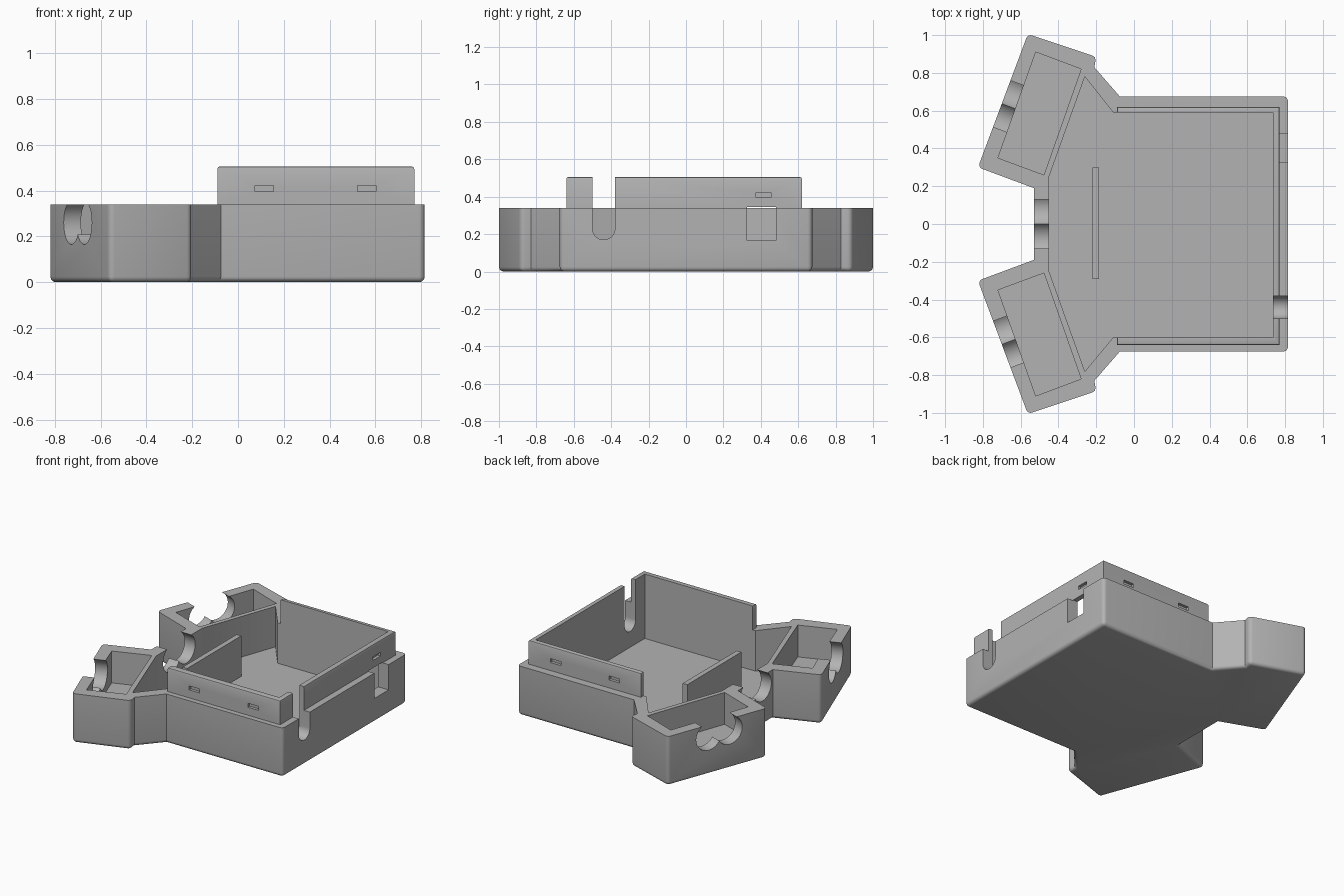
import bpy, bmesh, math
from mathutils import Matrix, Vector

cube = bpy.data.objects.get("Cube")
if cube:
    bpy.data.objects.remove(cube, do_unlink=True)

grey = bpy.data.materials.new("light_grey")
grey.use_nodes = True
grey.diffuse_color = (0.45, 0.45, 0.45, 1)
grey.node_tree.nodes["Principled BSDF"].inputs["Base Color"].default_value = (0.45, 0.45, 0.45, 1)


def make(name, bm):
    bmesh.ops.recalc_face_normals(bm, faces=bm.faces)
    mesh = bpy.data.meshes.new(name)
    bm.to_mesh(mesh)
    bm.free()
    mesh.materials.append(grey)
    ob = bpy.data.objects.new(name, mesh)
    bpy.context.collection.objects.link(ob)
    return ob


def prism(points, z0, z1):
    bm = bmesh.new()
    base = bm.faces.new([bm.verts.new((x, y, z0)) for x, y in points])
    top = bmesh.ops.extrude_face_region(bm, geom=[base], use_keep_orig=True)
    moved = [v for v in top["geom"] if isinstance(v, bmesh.types.BMVert)]
    bmesh.ops.translate(bm, verts=moved, vec=(0, 0, z1 - z0))
    bmesh.ops.recalc_face_normals(bm, faces=bm.faces)
    return bm


def box(name, x0, x1, y0, y1, z0, z1):
    return make(name, prism([(x0, y0), (x1, y0), (x1, y1), (x0, y1)], z0, z1))


def cylinder(name, radius, length, matrix):
    bm = bmesh.new()
    bmesh.ops.create_cone(bm, cap_ends=True, segments=48, radius1=radius,
                          radius2=radius, depth=length, matrix=matrix)
    return make(name, bm)


def mirrored(half):
    return half + [(x, -y) for x, y in reversed(half)]


def combine(target, tools, operation):
    for tool in tools:
        mod = target.modifiers.new("cut", "BOOLEAN")
        mod.operation, mod.solver, mod.object = operation, "EXACT", tool
    graph = bpy.context.evaluated_depsgraph_get()
    mesh = bpy.data.meshes.new_from_object(target.evaluated_get(graph))
    target.modifiers.clear()
    target.data = mesh
    for tool in tools:
        bpy.data.objects.remove(tool, do_unlink=True)


# Lower shell: rounded vertical corners and bottom edge
FLOOR, RIM, TOP = 0.06, 0.34, 0.505
outline = mirrored([(0.815, 0.675), (-0.075, 0.675), (-0.21, 0.83), (-0.2, 0.885),
                    (-0.562, 1.006), (-0.826, 0.3), (-0.53, 0.19)])
bm = prism(outline, 0, RIM)
concave = [(-0.075, 0.675), (-0.21, 0.83), (-0.53, 0.19)]


def rounded(edge):
    a, b = edge.verts
    if a.co.z + b.co.z < 0.01:
        return True
    if abs(a.co.z - b.co.z) < 0.01:
        return False
    return all((Vector((a.co.x, abs(a.co.y))) - Vector(p)).length > 0.01 for p in concave)


bmesh.ops.bevel(bm, geom=[e for e in bm.edges if rounded(e)], offset=0.024,
                segments=4, profile=0.5, affect="EDGES", clamp_overlap=True)
tray = make("tray_body", bm)

# Raised lip around three sides of the main compartment
bm = prism([(-0.09, -0.64), (0.77, -0.64), (0.77, 0.62), (-0.09, 0.62)], 0.3, TOP)
bmesh.ops.bevel(bm, geom=[e for e in bm.edges if all(v.co.z > TOP - 0.01 for v in e.verts)],
                offset=0.01, segments=2, profile=0.5, affect="EDGES")
combine(tray, [make("lip", bm)], "UNION")

# Main compartment
cutters = [make("main_cavity", prism(
    [(0.735, 0.59), (-0.11, 0.59), (-0.26, 0.78), (-0.45, 0.25),
     (-0.45, -0.25), (-0.26, -0.78), (-0.11, -0.6), (0.735, -0.6)], FLOOR, 1))]

# Side pockets
for side in (1, -1):
    pocket = [(-0.52, 0.91), (-0.28, 0.82), (-0.477, 0.26), (-0.72, 0.35)]
    cutters.append(make("pocket", prism([(x, y * side) for x, y in pocket], 0.12, 1)))


# Twin round openings in the three outward-facing walls
def twin_opening(x, y, angle):
    place = Matrix.Translation((x, y, 0)) @ Matrix.Rotation(angle, 4, "Z")
    for s in (1, -1):
        cutters.append(cylinder("round_opening", 0.095, 0.2,
                                place @ Matrix.Translation((0, s * 0.08, 0.26))
                                @ Matrix.Rotation(math.pi / 2, 4, "Y")))
    gap = box("opening_gap", -0.1, 0.1, -0.08, 0.08, 0.25, 0.45)
    gap.data.transform(place)
    cutters.append(gap)


tilt = math.atan2(0.264, 0.706)
twin_opening(-0.49, 0, 0)
twin_opening(-0.66, 0.622, -tilt)
twin_opening(-0.66, -0.622, tilt)

# Cable slot with a round bottom, and a square port
cutters.append(cylinder("slot_end", 0.06, 0.2, Matrix.Translation((0.78, -0.44, 0.23))
                        @ Matrix.Rotation(math.pi / 2, 4, "Y")))
cutters.append(box("slot", 0.68, 0.88, -0.5, -0.38, 0.23, 0.7))
cutters.append(box("port", 0.68, 0.88, 0.325, 0.48, 0.165, 0.345))

# Shallow catch recesses on the lip
for x in (0.115, 0.563):
    for y in (-0.64, 0.62):
        cutters.append(box("catch", x - 0.04, x + 0.04, y - 0.02, y + 0.02, 0.395, 0.422))
cutters.append(box("catch", 0.75, 0.8, 0.375, 0.455, 0.397, 0.422))
combine(tray, cutters, "DIFFERENCE")

# Divider standing on the floor
divider = box("divider", -0.22, -0.185, -0.29, 0.3, FLOOR - 0.005, RIM)

bpy.ops.object.select_all(action="DESELECT")
tray.select_set(True)
bpy.context.view_layer.objects.active = tray
bpy.ops.object.shade_smooth_by_angle(angle=math.radians(30))
